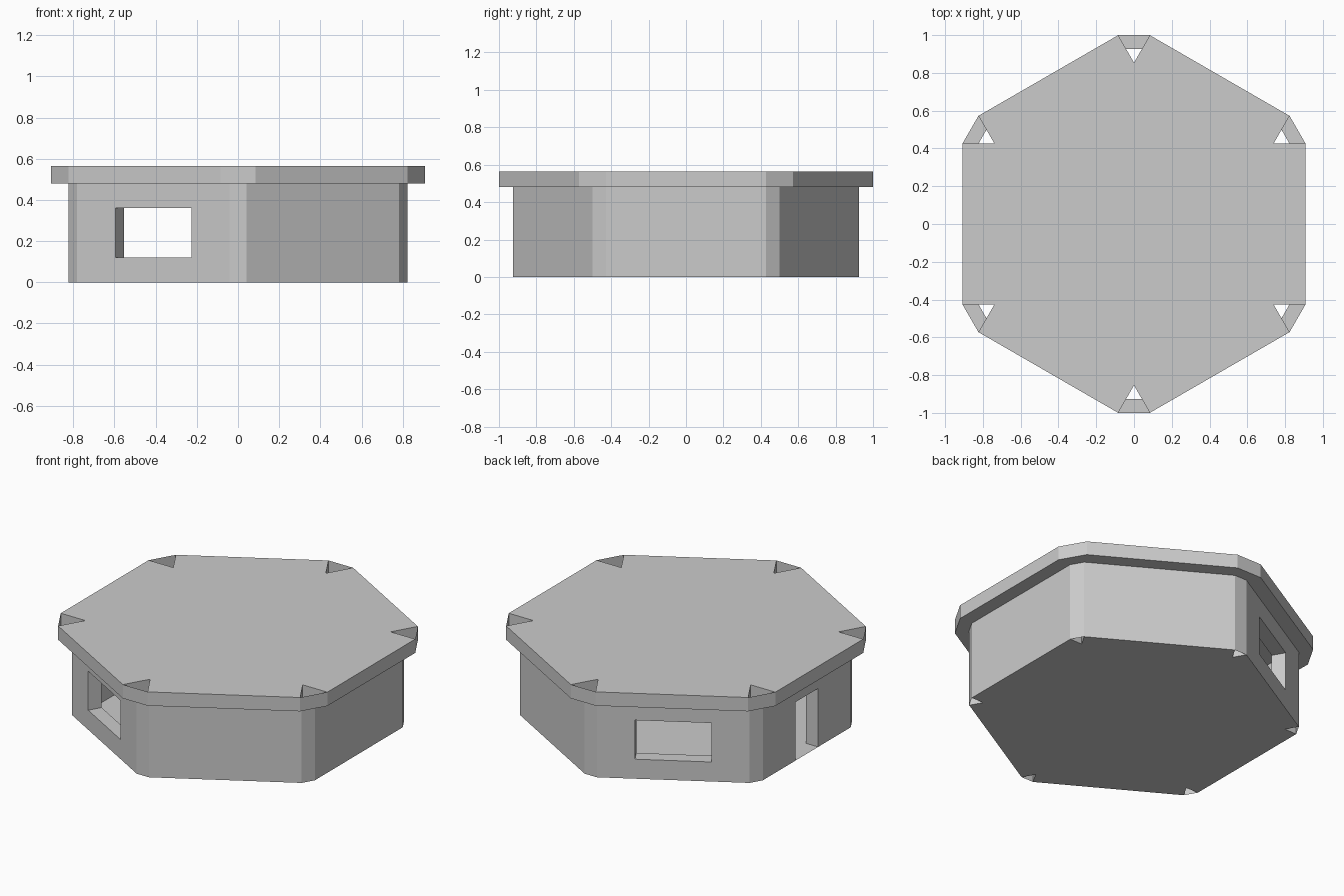
import bpy, bmesh
from math import radians, cos, sin, sqrt
from mathutils import Vector, Matrix

if "Cube" in bpy.data.objects:
    bpy.data.objects.remove(bpy.data.objects["Cube"])

R = 0.854                  # inner hexagon corner radius
AP = R * sqrt(3) / 2       # inner hexagon apothem
WALL, RIM = 0.083, 0.168   # outward thickness of walls and of roof edge
Z_EAVE, Z_TOP = 0.48, 0.565


def finish(name, bm, fix=True):
    if fix:
        bmesh.ops.recalc_face_normals(bm, faces=bm.faces[:])
    mesh = bpy.data.meshes.new(name)
    bm.to_mesh(mesh)
    bm.free()
    obj = bpy.data.objects.new(name, mesh)
    bpy.context.collection.objects.link(obj)
    return obj


def side_point(angle, u, out, z=0.0):
    """Point on the hexagon side facing `angle`, u along it, `out` beyond the inner face."""
    a = radians(angle)
    n, t = Vector((cos(a), sin(a), 0)), Vector((-sin(a), cos(a), 0))
    return n * (AP + out) + t * u + Vector((0, 0, z))


def corner_pair(angle, out, z):
    """The two outer points either side of the corner at `angle`."""
    return (side_point(angle - 30, R / 2, out, z),
            side_point(angle + 30, -R / 2, out, z))


def wall(name, angle, opening=None):
    half, z0, z1 = opening or (0.2, 0.12, 0.36)
    us = [-R / 2, -half, half, R / 2]
    zs = sorted({0.0, z0, z1, Z_EAVE})
    bm = bmesh.new()
    grid = [[bm.verts.new(side_point(angle, u, 0, z)) for z in zs] for u in us]
    for i in range(3):
        for j in range(len(zs) - 1):
            if opening and i == 1 and zs[j] == z0:
                continue
            bm.faces.new((grid[i][j], grid[i + 1][j], grid[i + 1][j + 1], grid[i][j + 1]))
    for v in [v for v in bm.verts if not v.link_faces]:
        bm.verts.remove(v)
    res = bmesh.ops.extrude_face_region(bm, geom=bm.faces[:], use_keep_orig=True)
    moved = [g for g in res["geom"] if isinstance(g, bmesh.types.BMVert)]
    a = radians(angle)
    bmesh.ops.translate(bm, verts=moved, vec=Vector((cos(a), sin(a), 0)) * WALL)
    finish(name, bm)


# Walls: two window walls, one doorway, three plain
WINDOW, DOOR = (0.2135, 0.12, 0.36), (0.11, 0.0, 0.36)
wall("wall_right", 0)
wall("wall_back_right", 60)
wall("window_wall_back_left", 120, WINDOW)
wall("door_wall_left", 180, DOOR)
wall("window_wall_front_left", 240, WINDOW)
wall("wall_front_right", 300)

# Roof slab: hexagon with each edge pushed out, leaving V notches at corners
bm = bmesh.new()
outline = []
for k in range(6):
    a = 60 * k
    outline += [side_point(a, -R / 2, RIM, Z_TOP), side_point(a, R / 2, RIM, Z_TOP),
                side_point(a, R / 2, 0, Z_TOP)]
top = bm.faces.new([bm.verts.new(p) for p in outline])
res = bmesh.ops.extrude_face_region(bm, geom=[top], use_keep_orig=True)
moved = [g for g in res["geom"] if isinstance(g, bmesh.types.BMVert)]
bmesh.ops.translate(bm, verts=moved, vec=(0, 0, Z_EAVE - Z_TOP))
finish("roof_slab", bm)

# Thin corner panels: wall corner, roof fascia and soffit strip
bm = bmesh.new()


def quad(*pts):
    bm.faces.new([bm.verts.new(p) for p in pts])


for k in range(6):
    a = 30 + 60 * k
    w0, w1 = corner_pair(a, WALL, 0)
    e0, e1 = corner_pair(a, WALL, Z_EAVE)
    r0, r1 = corner_pair(a, RIM, Z_EAVE)
    t0, t1 = corner_pair(a, RIM, Z_TOP)
    quad(w0, w1, e1, e0)
    quad(r0, r1, t1, t0)
    quad(e0, e1, r1, r0)
bmesh.ops.remove_doubles(bm, verts=bm.verts[:], dist=1e-5)
finish("corner_panels", bm, fix=False)

# Floor sheet, with the threshold under the doorway
bm = bmesh.new()
hexagon = [side_point(60 * k, R / 2, 0) for k in range(6)]
bm.faces.new([bm.verts.new(p) for p in reversed(hexagon)])
quad(side_point(180, -0.11, 0), side_point(180, 0.11, 0),
     side_point(180, 0.11, WALL), side_point(180, -0.11, WALL))
finish("floor", bm, fix=False)
